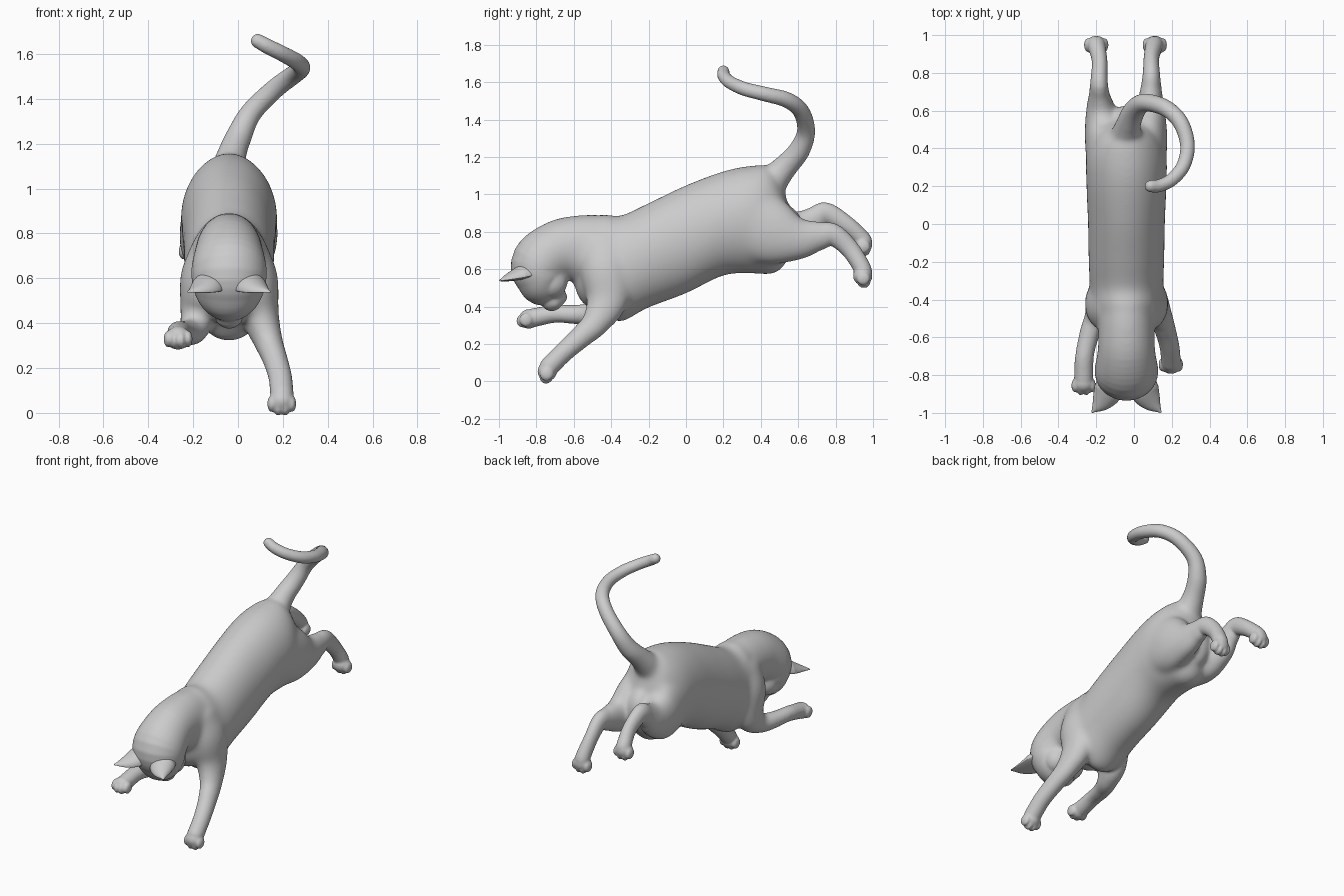
import bpy, bmesh
from math import sin, cos, pi
from mathutils import Vector, Matrix

if "Cube" in bpy.data.objects:
    bpy.data.objects.remove(bpy.data.objects["Cube"])

X = Vector((1, 0, 0))
CX = -0.04          # middle plane of the torso and head


def smooth_path(pts, steps=6):
    """Catmull-Rom through (x, y, z, side radius, other radius) rows."""
    p = [Vector(q) for q in pts]
    p = [p[0] * 2 - p[1]] + p + [p[-1] * 2 - p[-2]]
    out = []
    for a, b, c, d in zip(p, p[1:], p[2:], p[3:]):
        for i in range(steps):
            t = i / steps
            out.append(0.5 * (b * 2 + (c - a) * t + (a * 2 - b * 5 + c * 4 - d) * t * t
                              + (b * 3 - a - c * 3 + d) * t ** 3))
    return out + [p[-2]]


def loft(bm, pts, axis=None, under=1.0, sides=48):
    """Round-ended tube with elliptical rings; 'under' reshapes the lower half."""
    path = smooth_path(pts)
    cen = [Vector(q[:3]) for q in path]
    rad = [(max(q[3], .004), max(q[4], .004)) for q in path]
    n = len(cen)
    side, rings = X, []
    for i in range(n):
        t = axis or (cen[min(i + 1, n - 1)] - cen[max(i - 1, 0)]).normalized()
        side = (side - t * side.dot(t)).normalized()
        rings.append((cen[i], t, side, rad[i][0], rad[i][1]))

    def cap(ring, sign):
        c, t, s, a, b = ring
        angles = [k * pi / 10 for k in range(1, 5)]
        return [(c + t * sign * min(a, b) * sin(k), t, s, a * cos(k), b * cos(k)) for k in angles]

    rings = cap(rings[0], -1)[::-1] + rings + cap(rings[-1], 1)
    loops = []
    for c, t, s, a, b in rings:
        up, loop = t.cross(s), []
        for k in range(sides):
            w = 2 * pi * k / sides
            h = sin(w) * (under if sin(w) < 0 else 1)
            loop.append(bm.verts.new(c + s * a * cos(w) + up * b * h))
        loops.append(loop)
    faces = [bm.faces.new(loops[0]), bm.faces.new(loops[-1])]
    for u, v in zip(loops, loops[1:]):
        for k in range(sides):
            m = (k + 1) % sides
            faces.append(bm.faces.new((u[k], u[m], v[m], v[k])))
    bmesh.ops.recalc_face_normals(bm, faces=faces)


def ball(bm, c, r):
    m = Matrix.Translation(c) @ Matrix.Diagonal((*r, 1))
    bmesh.ops.create_uvsphere(bm, u_segments=20, v_segments=14, radius=1, matrix=m)


def paw(bm, c, d):
    """Pad with four toes pointing along d."""
    c, d = Vector(c), Vector(d).normalized()
    ball(bm, c, (.056, .052, .052))
    for off, ahead in ((-.045, .014), (-.016, .03), (.016, .03), (.045, .014)):
        ball(bm, c + X * off + d * ahead, (.0195, .037, .037))


def make(name, bm):
    me = bpy.data.meshes.new(name)
    bm.to_mesh(me)
    bm.free()
    ob = bpy.data.objects.new(name, me)
    bpy.context.collection.objects.link(ob)
    bpy.context.view_layer.objects.active = ob
    return ob


body = bmesh.new()

# torso: upright rings (y, z centre, half width, half height)
torso = [(-.53, .67, .11, .17), (-.44, .637, .175, .257), (-.35, .605, .193, .282),
         (-.2, .675, .2, .28), (0, .76, .204, .29), (.2, .845, .212, .279),
         (.35, .865, .213, .288), (.45, .86, .18, .288), (.51, .83, .14, .23),
         (.55, .8, .08, .14)]
loft(body, [(CX, y, z, a, b) for y, z, a, b in torso], axis=Vector((0, 1, 0)))
ball(body, (CX, -.49, .55), (.15, .11, .16))    # breast

# neck and lowered head: (y, z, half width, half depth)
head = [(-.4, .668, .155, .22), (-.55, .705, .15, .19), (-.67, .705, .152, .161),
        (-.775, .63, .168, .16), (-.765, .54, .155, .138), (-.735, .475, .115, .108),
        (-.715, .44, .065, .065)]
loft(body, [(CX, y, z, a, b) for y, z, a, b in head])

# muzzle, cheeks and chin
for s in (-1, 1):
    ball(body, (CX + s * .024, -.705, .427), (.038, .045, .042))
    ball(body, (CX + s * .06, -.715, .53), (.075, .085, .085))
ball(body, (CX, -.665, .45), (.04, .038, .035))

# front legs, shoulder to wrist
loft(body, [(.05, -.45, .73, .08, .12), (.078, -.43, .6, .1, .135), (.095, -.42, .45, .088, .118),
            (.135, -.48, .32, .064, .076), (.165, -.56, .24, .055, .06),
            (.188, -.65, .16, .052, .053), (.196, -.73, .08, .052, .052)])
paw(body, (.195, -.742, .054), (0, -.2, -1))
loft(body, [(-.13, -.45, .73, .08, .12), (-.158, -.43, .6, .1, .135), (-.175, -.42, .45, .083, .112),
            (-.2, -.49, .37, .062, .066), (-.235, -.58, .36, .054, .053),
            (-.262, -.7, .362, .05, .047), (-.267, -.82, .34, .05, .05)])
paw(body, (-.267, -.842, .334), (0, -1, -.35))

# hind legs, thigh to ankle
loft(body, [(.06, .33, .855, .112, .2), (.075, .48, .792, .102, .175), (.085, .6, .765, .08, .12),
            (.09, .71, .778, .057, .078), (.092, .79, .782, .046, .06),
            (.092, .875, .71, .041, .05), (.105, .94, .61, .046, .047), (.108, .948, .57, .048, .048)])
paw(body, (.11, .945, .565), (0, .2, -1))
loft(body, [(-.14, .33, .855, .112, .2), (-.16, .48, .795, .102, .175), (-.175, .6, .808, .08, .12),
            (-.183, .68, .86, .056, .076), (-.185, .75, .897, .046, .06),
            (-.182, .86, .835, .041, .049), (-.197, .938, .765, .046, .047), (-.198, .948, .74, .048, .048)])
paw(body, (-.2, .945, .735), (0, .2, -1))

# tail: flares at the root, then curls up and around
loft(body, [(-.045, .44, 1.05, .095, .095), (-.03, .525, 1.14, .068, .068), (.005, .605, 1.235, .057, .057),
            (.06, .642, 1.34, .048, .048), (.165, .615, 1.445, .044, .044), (.245, .54, 1.505, .042, .042),
            (.283, .42, 1.537, .039, .039), (.262, .31, 1.565, .037, .037),
            (.2, .235, 1.6, .035, .035), (.135, .203, 1.632, .034, .034), (.088, .2, 1.658, .032, .032)])

# fuse everything into one skin, relaxing the trunk more than the limbs
cat = make("cat_body", body)
remesh = cat.modifiers.new("fuse", 'REMESH')
remesh.mode = 'VOXEL'
remesh.voxel_size = .008
bpy.ops.object.modifier_apply(modifier="fuse")
trunk = cat.vertex_groups.new(name="trunk")
for v in cat.data.vertices:
    x, y, z = v.co
    edge = min(y + .72, .72 - y, 1.2 - z, z - .33) / .12
    trunk.add([v.index], max(0, min(1, edge)), 'REPLACE')
for name, count, group in (("relax", 3, ""), ("blend", 90, "trunk")):
    m = cat.modifiers.new(name, 'SMOOTH')
    m.factor = .5
    m.iterations = count
    m.vertex_group = group
    bpy.ops.object.modifier_apply(modifier=name)
for p in cat.data.polygons:
    p.use_smooth = True

# ears: broad cones, flattened underneath
for s, name in ((-1, "ear_left"), (1, "ear_right")):
    bm = bmesh.new()
    loft(bm, [(CX + s * .085, -.835, .565, .07, .07), (CX + s * .1, -.89, .552, .076, .062),
              (CX + s * .135, -.945, .543, .052, .036), (CX + s * .178, -.992, .538, .008, .008)],
         under=.15)
    ear = make(name, bm)
    for p in ear.data.polygons:
        p.use_smooth = True
